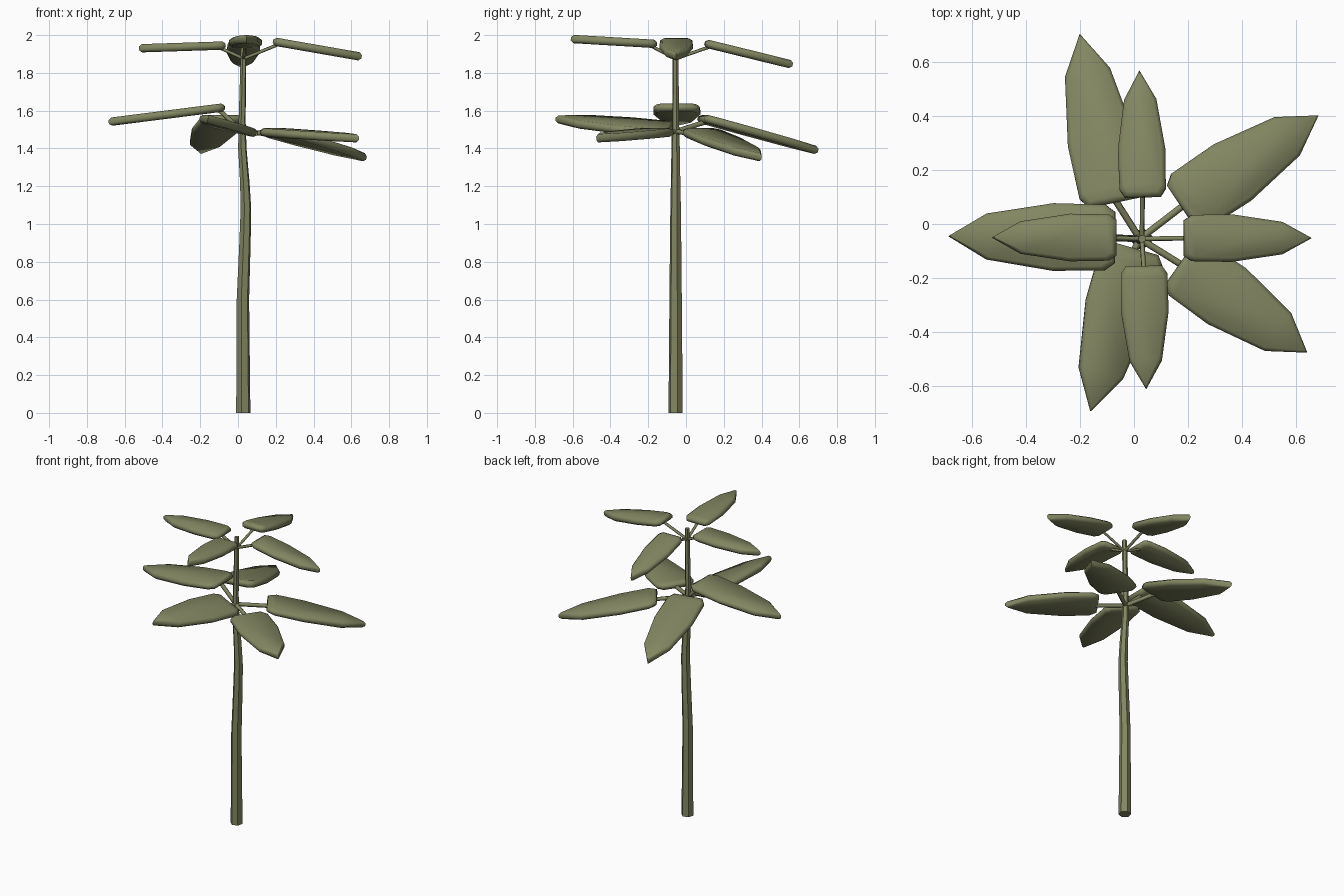
import bpy, bmesh
from math import pi, cos, sin, radians
from mathutils import Vector, Matrix

cube = bpy.data.objects.get("Cube")
if cube:
    bpy.data.objects.remove(cube, do_unlink=True)

olive = bpy.data.materials.new("olive_green")
olive.use_nodes = True
olive.diffuse_color = (0.225, 0.24, 0.12, 1)
olive.node_tree.nodes["Principled BSDF"].inputs["Base Color"].default_value = olive.diffuse_color


def loft(name, rings, angle):
    """Skin a list of equal-sized point rings and cap both ends."""
    bm = bmesh.new()
    loops = [[bm.verts.new(p) for p in ring] for ring in rings]
    for low, high in zip(loops, loops[1:]):
        for i in range(len(low)):
            j = (i + 1) % len(low)
            bm.faces.new((low[i], low[j], high[j], high[i]))
    bm.faces.new(loops[0][::-1])
    bm.faces.new(loops[-1])
    bmesh.ops.recalc_face_normals(bm, faces=bm.faces)
    mesh = bpy.data.meshes.new(name)
    bm.to_mesh(mesh)
    bm.free()
    mesh.materials.append(olive)
    obj = bpy.data.objects.new(name, mesh)
    bpy.context.collection.objects.link(obj)
    bpy.ops.object.select_all(action='DESELECT')
    obj.select_set(True)
    bpy.context.view_layer.objects.active = obj
    bpy.ops.object.shade_smooth_by_angle(angle=radians(angle))
    return obj


def hexagon(center, radius, rot=None):
    rot = rot or Matrix.Identity(3)
    return [Vector(center) + rot @ Vector((radius * cos(k * pi / 3 + pi / 12),
                                           radius * sin(k * pi / 3 + pi / 12), 0))
            for k in range(6)]


def stem(name, start, end, radius):
    rot = (end - start).to_track_quat('Z', 'Y').to_matrix()
    loft(name, [hexagon(start, radius, rot), hexagon(end, radius, rot)], 65)


# Half outline of a leaf: position along it, share of the half width
OUTLINE = [(0, .75), (.06, .97), (.37, 1), (.77, .68)]


def leaf(name, base, tip, half_width, roll=0):
    base, tip = Vector(base), Vector(tip)
    length = (tip - base).length
    along = (tip - base).normalized()
    side = Vector((0, 0, 1)).cross(along).normalized()
    side = Matrix.Rotation(radians(roll), 3, along) @ side
    up = along.cross(side)
    shape = [(t * length, w * half_width) for t, w in OUTLINE]
    shape = [(a, -w) for a, w in shape] + [(length, 0)] + [(a, w) for a, w in shape[::-1]]
    # Rounded slab: inset bottom, two full rings, inset top
    rings = []
    for height, inset in ((-.022, .016), (-.009, 0), (.009, 0), (.022, .016)):
        sx, sy = 1 - 2 * inset / length, 1 - inset / half_width
        rings.append([base + along * (length / 2 + (a - length / 2) * sx)
                      + side * (w * sy) + up * height for a, w in shape])
    loft(name, rings, 60)
    return base + along * 0.03 - up * 0.012


# Trunk: x, z and radius up a gently bowed hexagonal stalk
TRUNK = [(.028, 0, .039), (.026, .6, .034), (.037, .9, .031), (.042, 1.08, .029),
         (.036, 1.22, .026), (.023, 1.4, .023), (.022, 1.55, .019), (.03, 1.95, .015)]
loft("trunk", [hexagon((x, -.055, z), r) for x, z, r in TRUNK], 40)

# Leaves of each whorl: name, base, tip, roll
UPPER = [("left", (.185, -.052, 1.967), (.655, -.052, 1.885), 0),
         ("right", (-.065, -.05, 1.945), (-.525, -.05, 1.93), 0),
         ("back", (.033, .10, 1.957), (.02, .565, 1.843), 0),
         ("front", (.037, -.155, 1.953), (.045, -.61, 1.98), 0)]
LOWER = [("right", (-.07, -.05, 1.618), (-.685, -.045, 1.54), 0),
         ("back_right", (-.075, .08, 1.56), (-.20, .70, 1.388), 0),
         ("back_left", (.175, .065, 1.49), (.68, .40, 1.35), 0),
         ("front_left", (.17, -.145, 1.487), (.64, -.475, 1.453), 0),
         ("front_right", (0, -.09, 1.50), (-.16, -.69, 1.555), -12)]

for whorl, leaves, joint, width, thick in (
        ("upper", UPPER, (.029, -.055, 1.875), .088, .009),
        ("lower", LOWER, (.022, -.055, 1.49), .125, .013)):
    for side, base, tip, roll in leaves:
        end = leaf(f"{whorl}_leaf_{side}", base, tip, width, roll)
        stem(f"{whorl}_stem_{side}", Vector(joint), end, thick)
